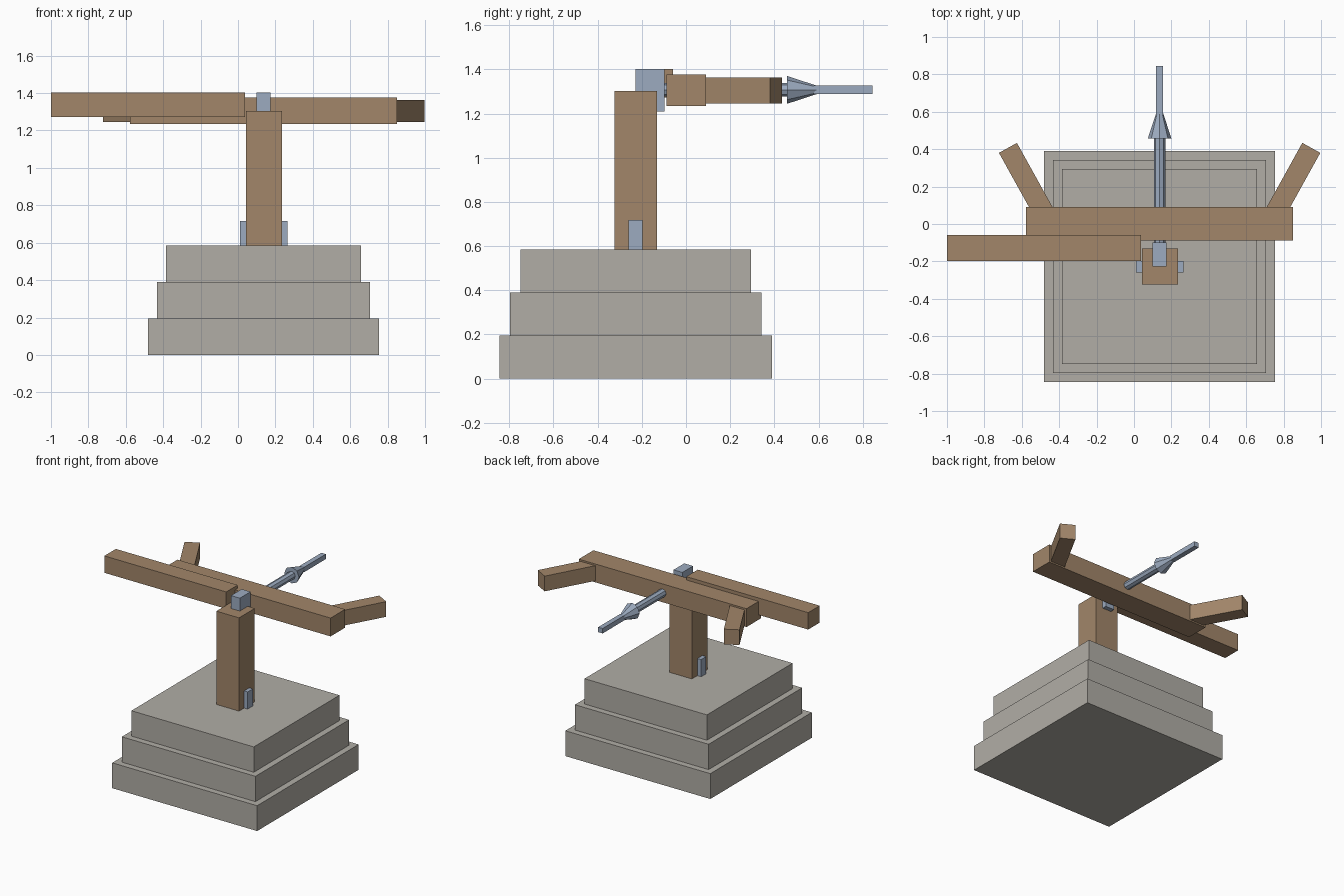
import bpy
from math import radians, sin, cos, pi

old = bpy.data.objects.get("Cube")
if old:
    bpy.data.objects.remove(old, do_unlink=True)


def material(name, rgb):
    m = bpy.data.materials.new(name)
    m.use_nodes = True
    m.diffuse_color = (*rgb, 1)
    m.node_tree.nodes["Principled BSDF"].inputs["Base Color"].default_value = (*rgb, 1)
    return m


STONE = material("grey stone", (0.44, 0.42, 0.38))
WOOD = material("brown wood", (0.36, 0.24, 0.144))
STEEL = material("blue steel", (0.335, 0.41, 0.53))

CX, CY = 0.137, -0.227   # axis of the pedestal
BOLT_Z = 1.307


def box(name, mat, x, y, z, turn=0.0):
    """Box from its (min, max) range on each axis, turned about its own centre."""
    ranges = (x, y, z)
    bpy.ops.mesh.primitive_cube_add(size=1, location=[(a + b) / 2 for a, b in ranges],
                                    rotation=(0, 0, turn))
    ob = bpy.context.object
    ob.name = name
    ob.scale = [b - a for a, b in ranges]
    ob.data.materials.append(mat)
    return ob


def rod(name, mat, r1, r2, y0, y1):
    """Eight-sided rod or cone lying along +y on the bolt axis."""
    bpy.ops.mesh.primitive_cone_add(vertices=8, radius1=r1, radius2=r2, depth=y1 - y0,
                                    location=(CX, (y0 + y1) / 2, BOLT_Z),
                                    rotation=(-pi / 2, 0, 0))
    ob = bpy.context.object
    ob.name = name
    ob.data.materials.append(mat)
    return ob


# Stepped stone base
step = 0.195
for i, name in enumerate(("lower_step", "middle_step", "upper_step")):
    h = 0.617 - 0.048 * i
    box(name, STONE, (CX - h, CX + h), (CY - h, CY + h), (i * step, (i + 1) * step))

# Post with a steel bracket on each side
box("post", WOOD, (0.042, 0.235), (-0.323, -0.132), (3 * step, 1.303))
for side, x in (("right", (0.01, 0.05)), ("left", (0.225, 0.265))):
    box(side + "_bracket", STEEL, x, (-0.26, -0.198), (3 * step, 0.717))
box("pivot_block", STEEL, (0.1, 0.175), (-0.228, -0.098), (1.21, 1.402))

# Horizontal beams
box("side_arm", WOOD, (-1.0, 0.038), (-0.198, -0.058), (1.272, 1.402))
box("cross_beam", WOOD, (-0.578, 0.85), (-0.088, 0.09), (1.235, 1.376))

# Angled tips of the cross beam
tilt = radians(29)
length, width = 0.45, 0.11
for side, s in (("right", -1), ("left", 1)):
    ex, ey = CX + s * 0.811, 0.407
    mx, my = ex - s * sin(tilt) * length / 2, ey - cos(tilt) * length / 2
    box(side + "_beam_tip", WOOD, (mx - width / 2, mx + width / 2),
        (my - length / 2, my + length / 2), (1.246, 1.363), -s * tilt)

# Steel bolt pointing backwards
rod("bolt_shaft", STEEL, 0.031, 0.031, -0.12, 0.47)
rod("bolt_head", STEEL, 0.063, 0.018, 0.457, 0.595)
box("bolt_point", STEEL, (CX - 0.019, CX + 0.019), (0.58, 0.845),
    (BOLT_Z - 0.019, BOLT_Z + 0.019))
